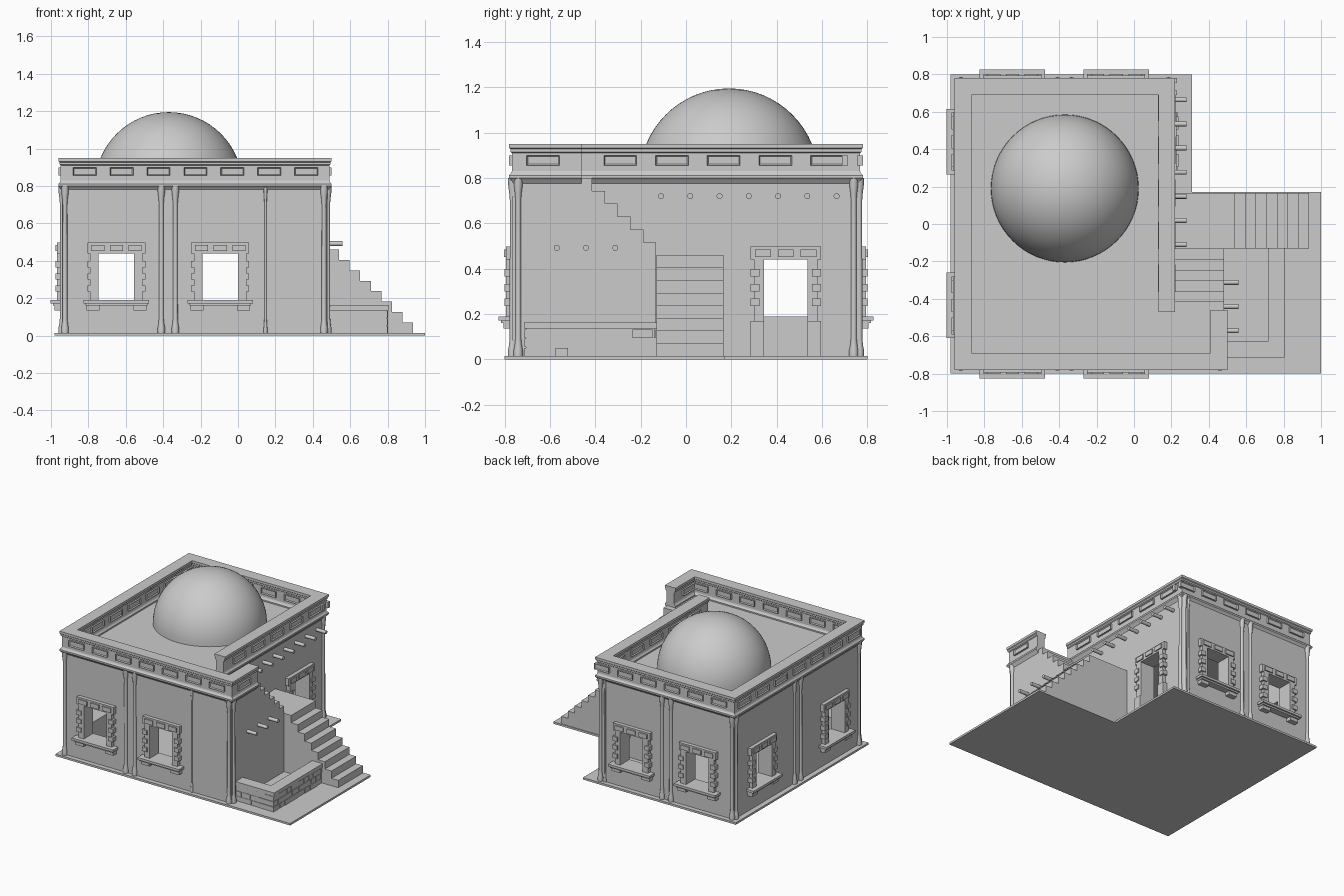
import bpy, bmesh, math, random
from mathutils import Matrix, Vector

random.seed(4)
cube = bpy.data.objects.get("Cube")
if cube:
    bpy.data.objects.remove(cube, do_unlink=True)

stone = bpy.data.materials.new("plain grey plaster")
stone.use_nodes = True
GREY = (0.6, 0.6, 0.6, 1)
stone.diffuse_color = GREY
stone.node_tree.nodes["Principled BSDF"].inputs["Base Color"].default_value = GREY

GROUND, ROOF = 0.015, 0.80
LEFT, RIGHT, SIDE, STAIR = -0.94, 0.20, 0.765, 0.48


def finish(name, bm, smooth=False):
    bmesh.ops.recalc_face_normals(bm, faces=bm.faces)
    mesh = bpy.data.meshes.new(name)
    bm.to_mesh(mesh)
    bm.free()
    mesh.materials.append(stone)
    ob = bpy.data.objects.new(name, mesh)
    bpy.context.collection.objects.link(ob)
    if smooth:
        bpy.ops.object.select_all(action='DESELECT')
        ob.select_set(True)
        bpy.context.view_layer.objects.active = ob
        bpy.ops.object.shade_smooth_by_angle(angle=math.radians(35))
    return ob


def box(bm, x, y, z, mat=Matrix()):
    lo, hi = Vector((x[0], y[0], z[0])), Vector((x[1], y[1], z[1]))
    m = mat @ Matrix.Translation((lo + hi) / 2) @ Matrix.Diagonal((hi - lo).to_4d())
    return bmesh.ops.create_cube(bm, size=1, matrix=m)["verts"]


def prism(bm, points, direction):
    face = bm.faces.new([bm.verts.new(p) for p in points])
    new = bmesh.ops.extrude_face_region(bm, geom=[face])["geom"]
    bmesh.ops.translate(bm, vec=direction, verts=[v for v in new if isinstance(v, bmesh.types.BMVert)])


def on_wall(x, y, side):
    """Local frame on a wall: local x runs along it, local -y points outwards."""
    turn = {"front": 0, "right": 90, "back": 180, "left": -90}[side]
    return Matrix.Translation((x, y, 0)) @ Matrix.Rotation(math.radians(turn), 4, 'Z')


# L-shaped ground slab
bm = bmesh.new()
prism(bm, [(-0.98, -0.8, 0), (1, -0.8, 0), (1, 0.17, 0), (0.31, 0.17, 0), (0.31, 0.8, 0), (-0.98, 0.8, 0)],
      (0, 0, GROUND))
finish("ground_slab", bm)

# Hollow main room with window and door openings
bm = bmesh.new()
box(bm, (LEFT, RIGHT), (-SIDE, SIDE), (GROUND, ROOF))
room = finish("room_walls", bm)
OPEN, WINDOWS = 0.095, (-0.65, -0.095)
cuts = [((-0.85, 0.11), (-0.68, 0.68), (0.0, 0.76)),
        ((-0.3, 0.5), (0.44 - OPEN, 0.44 + OPEN), (0.0, 0.44))]
cuts += [((w - OPEN, w + OPEN), (-1, 1), (0.19, 0.44)) for w in WINDOWS]
cuts += [((-1.2, -0.5), (w - OPEN, w + OPEN), (0.19, 0.44)) for w in (-0.435, 0.44)]
cutters = []
for c in cuts:
    bm = bmesh.new()
    box(bm, *c)
    cutters.append(finish("opening_cutter", bm))
    cutters[-1].hide_render = True
    mod = room.modifiers.new("opening", 'BOOLEAN')
    mod.object, mod.operation, mod.solver = cutters[-1], 'DIFFERENCE', 'EXACT'
bpy.context.view_layer.update()
room.data = bpy.data.meshes.new_from_object(room.evaluated_get(bpy.context.evaluated_depsgraph_get()))
room.modifiers.clear()
for c in cutters:
    bpy.data.objects.remove(c, do_unlink=True)

# Upper stair flight, solid with the front wing
RISE = 0.0567
bm = bmesh.new()
pts = [(-SIDE, GROUND), (-SIDE, ROOF)]
for i in range(6):
    y, z = -0.415 + RISE * i, ROOF - RISE * i
    pts += [(y, z), (y, z - RISE)]
pts[-1] = (pts[-1][0], GROUND)
prism(bm, [(RIGHT, y, z) for y, z in pts], (STAIR - RIGHT, 0, 0))
finish("front_wing_and_upper_stairs", bm)

# Landing and lower stair flight
bm = bmesh.new()
pts = [(RIGHT, GROUND)]
top = ROOF - 6 * RISE
pts.append((RIGHT, top))
for i in range(8):
    x, z = 0.54 + RISE * i, top - 0.0555 * i
    pts += [(x, z), (x, z - 0.0555)]
pts[-1] = (pts[-1][0], GROUND)
prism(bm, [(x, -0.13, z) for x, z in pts], (0, 0.295, 0))
finish("landing_and_lower_stairs", bm)

# Parapet: moulded profile swept along the roof edge
path = [Vector(p) for p in ((0.175, -0.47), (0.175, 0.735), (-0.915, 0.735),
                            (-0.915, -0.735), (0.455, -0.735), (0.455, -0.46))]
half = [(0.025, 0.775), (0.036, 0.79), (0.045, 0.8), (0.045, 0.812), (0.036, 0.822), (0.033, 0.83),
        (0.033, 0.91), (0.039, 0.915), (0.039, 0.927), (0.045, 0.932), (0.045, 0.95)]
profile = half + [(-o, z) for o, z in reversed(half)]
bm = bmesh.new()
rings = []
for i, p in enumerate(path):
    dirs = [(path[j + 1] - path[j]).normalized() for j in (i - 1, i) if 0 <= j < len(path) - 1]
    norm = sum((Vector((d.y, -d.x)) for d in dirs), Vector((0, 0)))
    rings.append([bm.verts.new((p.x + norm.x * o, p.y + norm.y * o, z)) for o, z in profile])
for a, b in zip(rings, rings[1:]):
    for k in range(len(profile)):
        n = (k + 1) % len(profile)
        bm.faces.new((a[k], a[n], b[n], b[k]))
bm.faces.new(rings[0])
bm.faces.new(rings[-1])
finish("parapet", bm)

# Framed panels on both faces of the parapet
bm = bmesh.new()


def framed_panel(x, y, side, width):
    for out in (1, -1):
        m = on_wall(x, y, side) @ Matrix.Rotation(0 if out == 1 else math.pi, 4, 'Z')
        verts = box(bm, (-width / 2, width / 2), (-0.046, -0.02), (0.855, 0.9), m)
        outward = m.to_3x3() @ Vector((0, -1, 0))
        bm.normal_update()
        face = max({f for v in verts for f in v.link_faces}, key=lambda f: f.calc_center_median().dot(outward))
        bmesh.ops.inset_region(bm, faces=[face], thickness=0.008)
        bmesh.ops.translate(bm, verts=face.verts, vec=-outward * 0.008)


for i in range(7):
    framed_panel(-0.82 + 0.1975 * i, -0.735, "front", 0.125)
    framed_panel(-0.915, -0.66 + 0.22 * i, "left", 0.145)
    if i < 6:
        framed_panel(-0.82 + 0.1975 * i, 0.735, "back", 0.125)
    if i < 5:
        framed_panel(0.175, -0.29 + 0.228 * i, "right", 0.145)
framed_panel(0.455, -0.63, "right", 0.145)
finish("parapet_panels", bm)

# Roof deck and dome
bm = bmesh.new()
box(bm, (-0.9, 0.17), (-0.72, 0.72), (0.78, 0.802))
box(bm, (0.17, 0.45), (-0.72, -0.46), (0.78, 0.802))
finish("roof_deck", bm)
bm = bmesh.new()
bmesh.ops.create_uvsphere(bm, u_segments=64, v_segments=32, radius=0.395,
                          matrix=Matrix.Translation((-0.37, 0.19, ROOF)))
bmesh.ops.delete(bm, geom=[v for v in bm.verts if v.co.z < ROOF - 0.01], context='VERTS')
finish("dome", bm, True)

# Slender engaged columns with flared feet and capitals
bm = bmesh.new()


def column(x, y, s=1.0):
    shape = [(0.02, GROUND), (0.02, 0.04), (0.016, 0.06), (0.013, 0.09),
             (0.012, 0.70), (0.015, 0.735), (0.019, 0.765), (0.02, ROOF)]
    for (r1, z1), (r2, z2) in zip(shape, shape[1:]):
        bmesh.ops.create_cone(bm, cap_ends=False, segments=12, radius1=r1 * s, radius2=r2 * s, depth=z2 - z1,
                              matrix=Matrix.Translation((x, y, (z1 + z2) / 2)))


for x in (-0.925, -0.41, -0.335, 0.147):
    for y in (-SIDE, SIDE):
        column(x, y, 0.5 if x > 0 else 1)
for y in (-0.74, -0.037, 0.037, 0.74):
    column(LEFT, y)
column(0.46, -SIDE)
column(STAIR, -0.74)
column(0.185, SIDE)
column(RIGHT, 0.74)
bmesh.ops.remove_doubles(bm, verts=bm.verts, dist=0.0001)
finish("columns", bm, True)


# Window and door surrounds with quoins, lintel blocks and sills
def surround(name, x, y, side, door=False):
    m = on_wall(x, y, side)
    bm = bmesh.new()
    low = GROUND if door else 0.19
    for s in (-1, 1):
        def mirrored(a, b):
            return tuple(sorted((a * s, b * s)))
        box(bm, mirrored(OPEN, 0.14), (-0.028, 0.01), (low, 0.44), m)
        for z in (0.235, 0.3, 0.365):
            box(bm, mirrored(0.115, 0.155), (-0.036, 0.01), (z, z + 0.033), m)
        if door:
            box(bm, mirrored(OPEN, 0.155), (-0.036, 0.01), (GROUND, 0.17), m)
        else:
            box(bm, mirrored(0.09, 0.16), (-0.04, 0.01), (0.135, 0.16), m)
    box(bm, (-0.155, 0.155), (-0.028, 0.01), (0.44, 0.497), m)
    for c in (-0.1, 0, 0.1):
        box(bm, (c - 0.035, c + 0.035), (-0.037, 0.01), (0.452, 0.485), m)
    if not door:
        box(bm, (-0.165, 0.165), (-0.05, 0.01), (0.16, 0.172), m)
        box(bm, (-0.175, 0.175), (-0.062, 0.03), (0.172, 0.19), m)
    finish(name, bm)


for w in WINDOWS:
    surround("front_window_surround", w, -SIDE, "front")
    surround("back_window_surround", w, SIDE, "back")
for w in (-0.435, 0.44):
    surround("left_window_surround", LEFT, w, "left")
surround("door_surround", RIGHT, 0.44, "right", True)

# Round beam ends poking out of the stair-side walls
bm = bmesh.new()
beams = [(RIGHT, -0.11 + 0.129 * i, 0.72) for i in range(7)] + [(STAIR, -0.57 + 0.129 * i, 0.492) for i in range(3)]
for x, y, z in beams:
    bmesh.ops.create_cone(bm, cap_ends=True, segments=16, radius1=0.013, radius2=0.013, depth=0.1,
                          matrix=Matrix.Translation((x + 0.03, y, z)) @ Matrix.Rotation(math.pi / 2, 4, 'Y'))
finish("beam_ends", bm, True)

# Low stone garden wall: core, staggered blocks and coping
bm = bmesh.new()
box(bm, (STAIR, 0.795), (-0.705, -0.637), (GROUND, 0.14))
box(bm, (0.727, 0.795), (-0.637, -0.13), (GROUND, 0.14))
for row in range(3):
    z = (GROUND + 0.04 * row, GROUND + 0.04 * row + 0.036)
    for start, end, along_x in ((STAIR, 0.8, True), (-0.712, -0.13, False)):
        a = start
        while a < end - 0.01:
            b = min(a + random.uniform(0.05, 0.1) * (0.6 if row % 2 and a == start else 1), end)
            grow = random.uniform(0.001, 0.006)
            if along_x:
                box(bm, (a, b - 0.005), (-0.706 - grow, -0.636 + grow), z)
            else:
                box(bm, (0.726 - grow, 0.796 + grow), (a, b - 0.005), z)
            a = b
box(bm, (STAIR, 0.805), (-0.715, -0.627), (0.135, 0.163))
box(bm, (0.717, 0.805), (-0.627, -0.13), (0.135, 0.163))
finish("garden_wall", bm)
